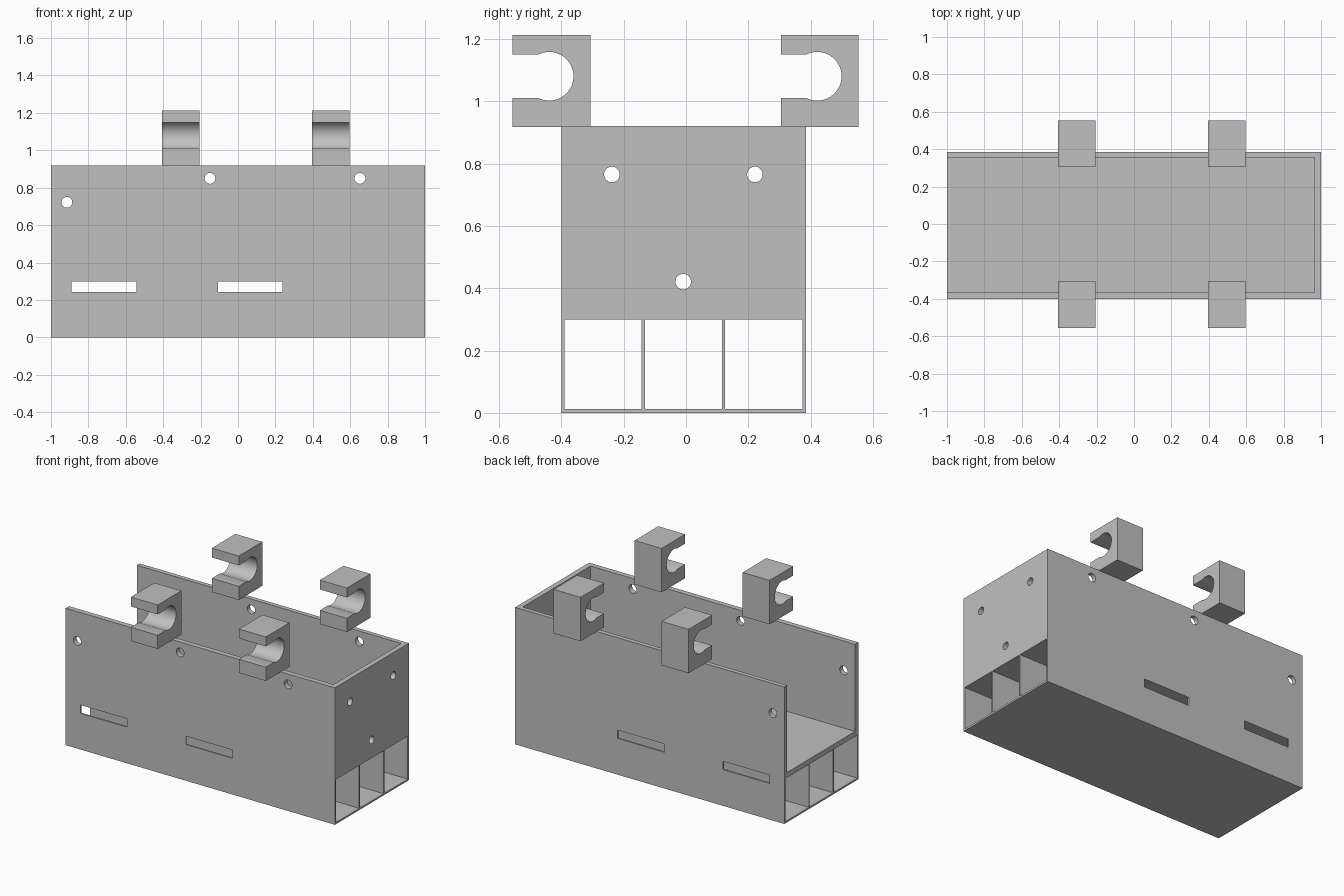
import bpy, bmesh
from math import acos, asin, cos, sin, pi, radians

cube = bpy.data.objects.get("Cube")
if cube:
    bpy.data.objects.remove(cube, do_unlink=True)

grey = bpy.data.materials.new("plain grey")
grey.use_nodes = True
colour = (0.53, 0.53, 0.53, 1)
grey.diffuse_color = colour
grey.node_tree.nodes["Principled BSDF"].inputs["Base Color"].default_value = colour


def finish(name, bm):
    bmesh.ops.recalc_face_normals(bm, faces=bm.faces)
    mesh = bpy.data.meshes.new(name)
    bm.to_mesh(mesh)
    bm.free()
    mesh.materials.append(grey)
    obj = bpy.data.objects.new(name, mesh)
    bpy.context.collection.objects.link(obj)
    return obj


def extrude(name, points, axis, start, end):
    """Extrude a profile along x (points are y, z) or along y (points are x, z)."""
    bm = bmesh.new()
    if axis == "x":
        verts = [bm.verts.new((start, a, b)) for a, b in points]
        step = (end - start, 0, 0)
    else:
        verts = [bm.verts.new((a, start, b)) for a, b in points]
        step = (0, end - start, 0)
    face = bm.faces.new(verts)
    result = bmesh.ops.extrude_face_region(bm, geom=[face], use_keep_orig=True)
    moved = [g for g in result["geom"] if isinstance(g, bmesh.types.BMVert)]
    bmesh.ops.translate(bm, vec=step, verts=moved)
    return finish(name, bm)


def rect(a0, a1, b0, b1):
    return [(a0, b0), (a1, b0), (a1, b1), (a0, b1)]


def circle(a, b, r, n=32):
    return [(a + r * cos(2 * pi * i / n), b + r * sin(2 * pi * i / n)) for i in range(n)]


def smooth(obj):
    bpy.ops.object.select_all(action="DESELECT")
    obj.select_set(True)
    bpy.context.view_layer.objects.active = obj
    bpy.ops.object.shade_smooth_by_angle(angle=radians(30))


# Case block, then its cutters
FRONT, BACK, TOP = -0.4, 0.385, 0.92
case = extrude("case", rect(FRONT, BACK, 0, TOP), "x", -1, 1)
cutters = []

# Upper tray, open on top and at one end
cutters.append(extrude("tray_cutter", rect(FRONT + 0.035, BACK - 0.03, 0.335, 1.1), "x", -1.1, 0.965))

# Three channels running the full length
for y in (-0.39, -0.132, 0.125):
    cutters.append(extrude("channel_cutter", rect(y, y + 0.248, 0.012, 0.3), "x", -1.1, 1.1))

# Slots and round holes through the long walls
for x in (-0.89, -0.108):
    cutters.append(extrude("slot_cutter", rect(x, x + 0.347, 0.243, 0.299), "y", -0.6, 0.6))
for x, z in ((-0.915, 0.722), (-0.15, 0.85), (0.652, 0.85)):
    cutters.append(extrude("side_hole_cutter", circle(x, z, 0.029), "y", -0.6, 0.6))

# Round holes in the end wall
for y, z in ((-0.238, 0.765), (0.221, 0.765), (-0.009, 0.421)):
    cutters.append(extrude("end_hole_cutter", circle(y, z, 0.025), "x", 0.9, 1.1))

for cutter in cutters:
    mod = case.modifiers.new("cut", "BOOLEAN")
    mod.operation = "DIFFERENCE"
    mod.solver = "EXACT"
    mod.object = cutter
bpy.context.view_layer.update()
with bpy.context.temp_override(object=case, active_object=case):
    for mod in list(case.modifiers):
        bpy.ops.object.modifier_apply(modifier=mod.name)
for cutter in cutters:
    bpy.data.objects.remove(cutter, do_unlink=True)
smooth(case)


def clip_profile(y0, y1, centre):
    """C-shaped outline whose round seat opens towards the front."""
    z0, z1, r, zc, half = 0.918, 1.213, 0.078, 1.08, 0.07
    limit = pi - asin(half / r)
    arc = [limit - 2 * limit * i / 32 for i in range(33)]
    seat = [(centre + r * cos(t), zc + r * sin(t)) for t in arc]
    return ([(y0, z0), (y1, z0), (y1, z1), (y0, z1), (y0, zc + half)]
            + seat + [(y0, zc - half)])


# Four clips standing on the long walls
for side, profile in (("front", clip_profile(-0.556, -0.306, -0.439)),
                      ("back", clip_profile(0.304, 0.554, 0.421))):
    for end, x in (("right", -0.407), ("left", 0.396)):
        smooth(extrude(f"{side}_{end}_clip", profile, "x", x, x + 0.2))
